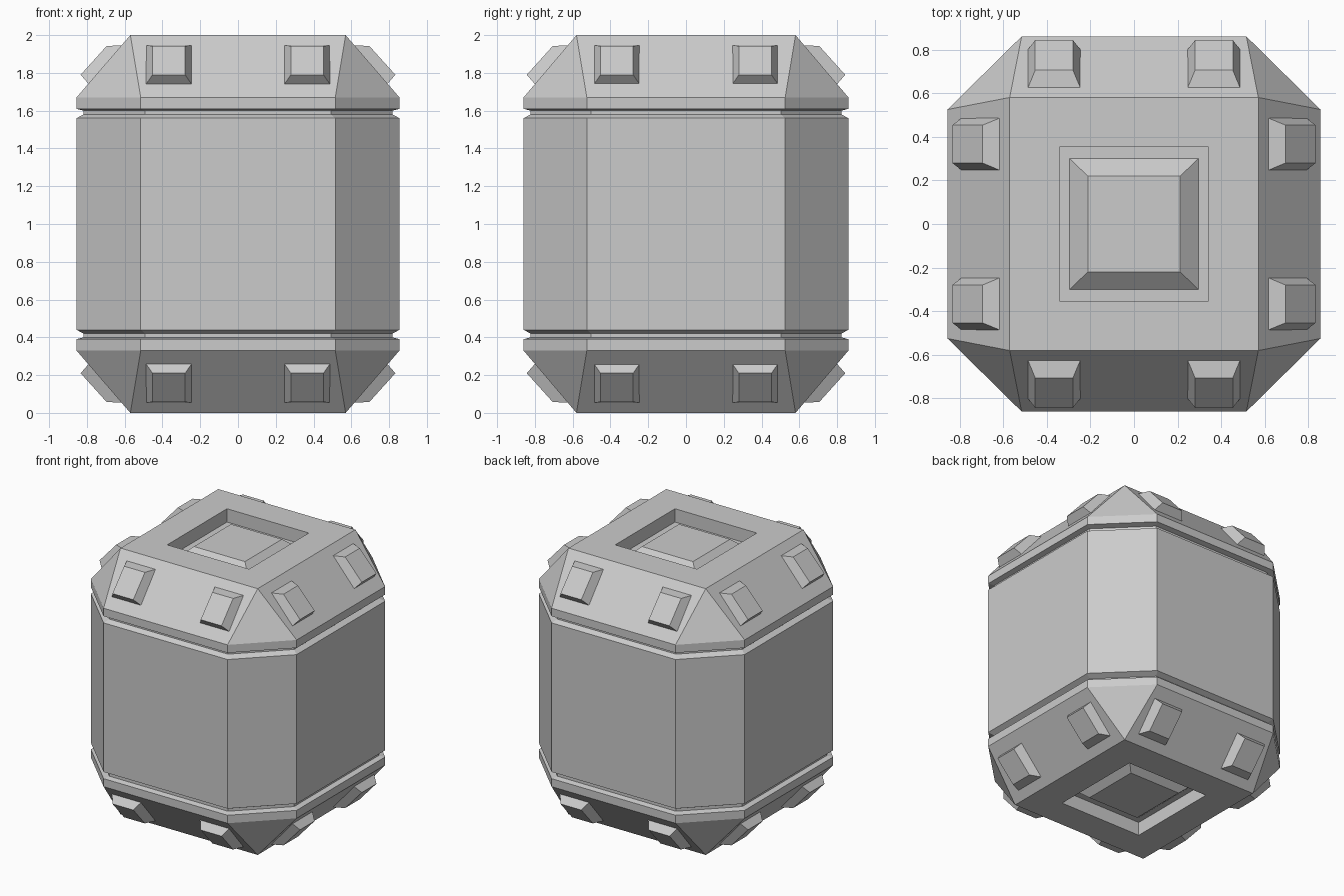
import bpy, bmesh, math
from mathutils import Matrix, Vector

if "Cube" in bpy.data.objects:
    bpy.data.objects.remove(bpy.data.objects["Cube"])


def make(name, bm):
    mesh = bpy.data.meshes.new(name)
    bm.to_mesh(mesh)
    bm.free()
    ob = bpy.data.objects.new(name, mesh)
    bpy.context.collection.objects.link(ob)
    return ob


def octagon(s, z):
    return (0.855 * s, 0.86 * s, 0.515 * s, 0.525 * s, z)


def rect(x, y, z):
    return (x, y, x, y, z)


def loft(name, rings, close_start=False, close_end=False):
    # Each ring: half width x, half depth y, flat half-lengths fx, fy, height z
    bm = bmesh.new()
    loops = []
    for x, y, fx, fy, z in rings:
        pts = [(x, fy), (fx, y), (-fx, y), (-x, fy),
               (-x, -fy), (-fx, -y), (fx, -y), (x, -fy)]
        loops.append([bm.verts.new((px, py, z)) for px, py in pts])
    for a, b in zip(loops, loops[1:]):
        for i in range(8):
            j = (i + 1) % 8
            bm.faces.new((a[i], a[j], b[j], b[i]))
    if close_start:
        bm.faces.new(loops[0][::-1])
    if close_end:
        bm.faces.new(loops[-1])
    bmesh.ops.remove_doubles(bm, verts=bm.verts, dist=0.0005)
    return make(name, bm)


def flip(rings):
    return [r[:4] + (2 - r[4],) for r in reversed(rings)]


# Main drum and the two recessed seams
SEAM = 0.957
loft("main_body", [octagon(SEAM, 0.42), octagon(1, 0.44),
                   octagon(1, 1.56), octagon(SEAM, 1.58)])
seam = [octagon(SEAM, 1.58), octagon(SEAM, 1.60)]
loft("upper_seam", seam)
loft("lower_seam", flip(seam))

# End caps: octagon rim, slopes to a square, recess with raised panel
cap = [octagon(SEAM, 1.60), octagon(1, 1.61), octagon(1, 1.67),
       rect(0.57, 0.58, 2.0), rect(0.34, 0.355, 2.0), rect(0.34, 0.355, 1.90),
       rect(0.295, 0.30, 1.90), rect(0.212, 0.22, 1.97)]
loft("upper_cap", cap, close_end=True)
loft("lower_cap", flip(cap), close_start=True)


# Tapered studs, two on each slope of both caps
def stud(name, turn, side, up):
    shift = 0.01 if turn % 2 else 0
    rot = Matrix.Rotation(turn * math.pi / 2, 3, 'Z')
    base = [(0.242, 0.615, 1.945), (0.49, 0.615, 1.945),
            (0.49, 0.795, 1.735), (0.242, 0.795, 1.735)]
    top = [(0.28, 0.705, 1.943), (0.453, 0.705, 1.943),
           (0.453, 0.843, 1.79), (0.28, 0.843, 1.79)]
    bm = bmesh.new()
    quads = []
    for pts in (base, top):
        quads.append([bm.verts.new(rot @ Vector(
            (side * s, shift - r, z if up else 2 - z))) for s, r, z in pts])
    b, t = quads
    bm.faces.new(b)
    bm.faces.new(t)
    for i in range(4):
        j = (i + 1) % 4
        bm.faces.new((b[i], b[j], t[j], t[i]))
    bmesh.ops.recalc_face_normals(bm, faces=bm.faces)
    make(name, bm)


for up in (True, False):
    for turn in range(4):
        for side in (-1, 1):
            stud("upper_stud" if up else "lower_stud", turn, side, up)
